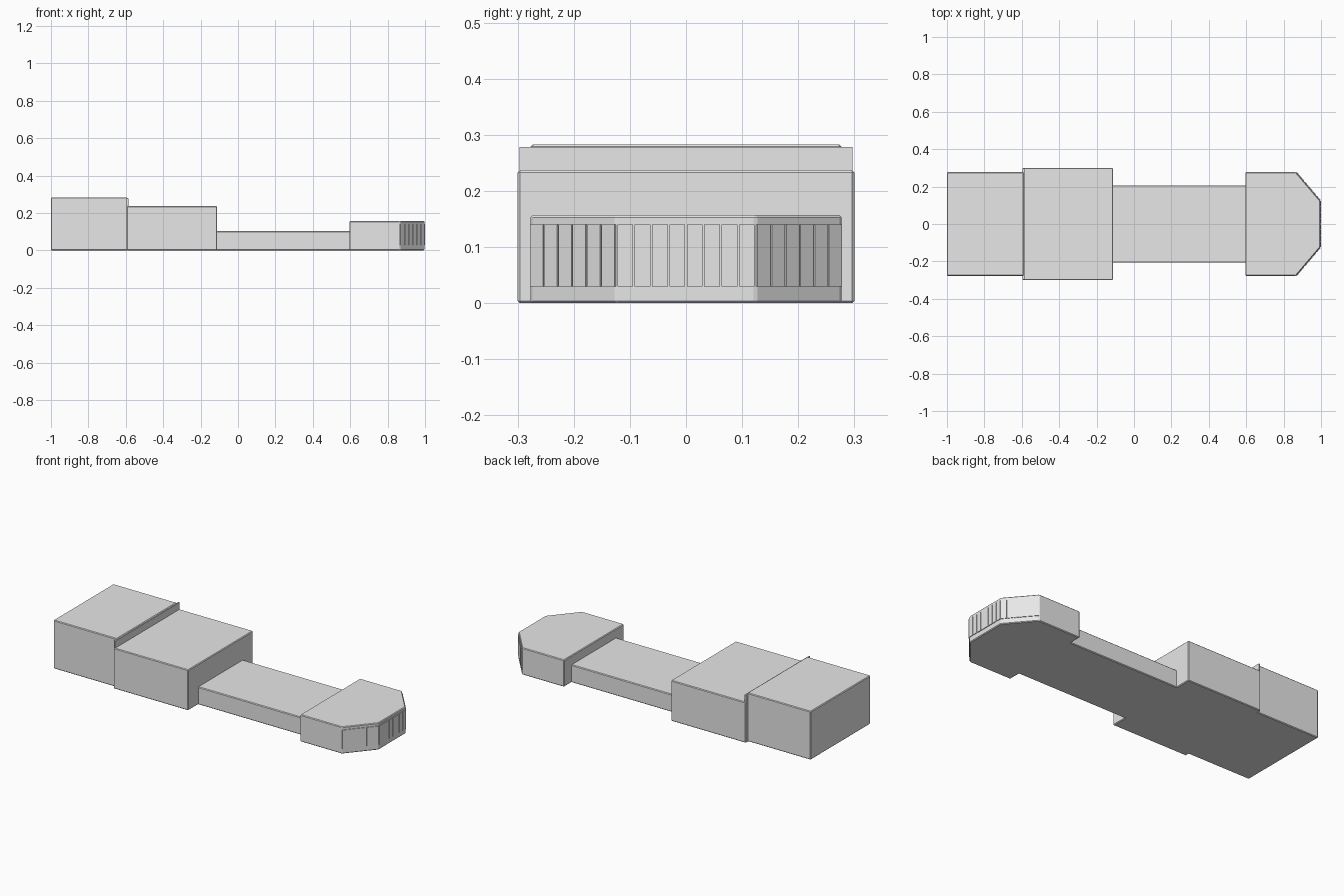
import bpy
import bmesh
from mathutils import Vector

old = bpy.data.objects.get("Cube")
if old:
    bpy.data.objects.remove(old, do_unlink=True)

grey = bpy.data.materials.new("light grey")
grey.use_nodes = True
grey.diffuse_color = (0.8, 0.8, 0.8, 1)
grey.node_tree.nodes["Principled BSDF"].inputs["Base Color"].default_value = (0.8, 0.8, 0.8, 1)


def extrude(bm, outline, z0, z1):
    """Add an upright prism over an outline."""
    face = bm.faces.new([bm.verts.new((x, y, z0)) for x, y in outline])
    top = bmesh.ops.extrude_face_region(bm, geom=[face])["geom"]
    verts = [v for v in top if isinstance(v, bmesh.types.BMVert)]
    bmesh.ops.translate(bm, verts=verts, vec=(0, 0, z1 - z0))


def finish(name, bm, bevel=0.0):
    bmesh.ops.recalc_face_normals(bm, faces=bm.faces[:])
    mesh = bpy.data.meshes.new(name)
    bm.to_mesh(mesh)
    bm.free()
    mesh.materials.append(grey)
    obj = bpy.data.objects.new(name, mesh)
    bpy.context.collection.objects.link(obj)
    if bevel:
        mod = obj.modifiers.new("edge chamfer", 'BEVEL')
        mod.width = bevel
        mod.segments = 1
    return obj


def block(name, x0, x1, half, height, bevel=0.004):
    bm = bmesh.new()
    extrude(bm, [(x0, -half), (x1, -half), (x1, half), (x0, half)], 0, height)
    return finish(name, bm, bevel)


# Main volumes
block("rear_block", -1.0, -0.59, 0.277, 0.283)
block("joint_plate", -0.595, -0.586, 0.297, 0.278, 0)
block("middle_block", -0.595, -0.112, 0.30, 0.237)
block("neck", -0.12, 0.605, 0.207, 0.103)

# Nose with angled corners
nose = [(0.595, 0.277), (0.595, -0.277), (0.866, -0.277),
        (0.996, -0.124), (0.996, 0.124), (0.866, 0.277)]
bm = bmesh.new()
extrude(bm, nose, 0, 0.157)
finish("nose_block", bm, 0.004)

# Rows of thin window plates on the three outer nose faces
GAP, DEPTH = 0.0015, 0.004
bm = bmesh.new()
for start, end, count in ((2, 3, 6), (3, 4, 8), (4, 5, 6)):
    a, b = Vector(nose[start]), Vector(nose[end])
    along = (b - a).normalized()
    out = Vector((along.y, -along.x)) * DEPTH
    step = (b - a) / count
    for i in range(count):
        p = a + step * i + along * GAP
        q = a + step * (i + 1) - along * GAP
        extrude(bm, [p - out, p + out, q + out, q - out], 0.03, 0.14)
finish("nose_windows", bm)
